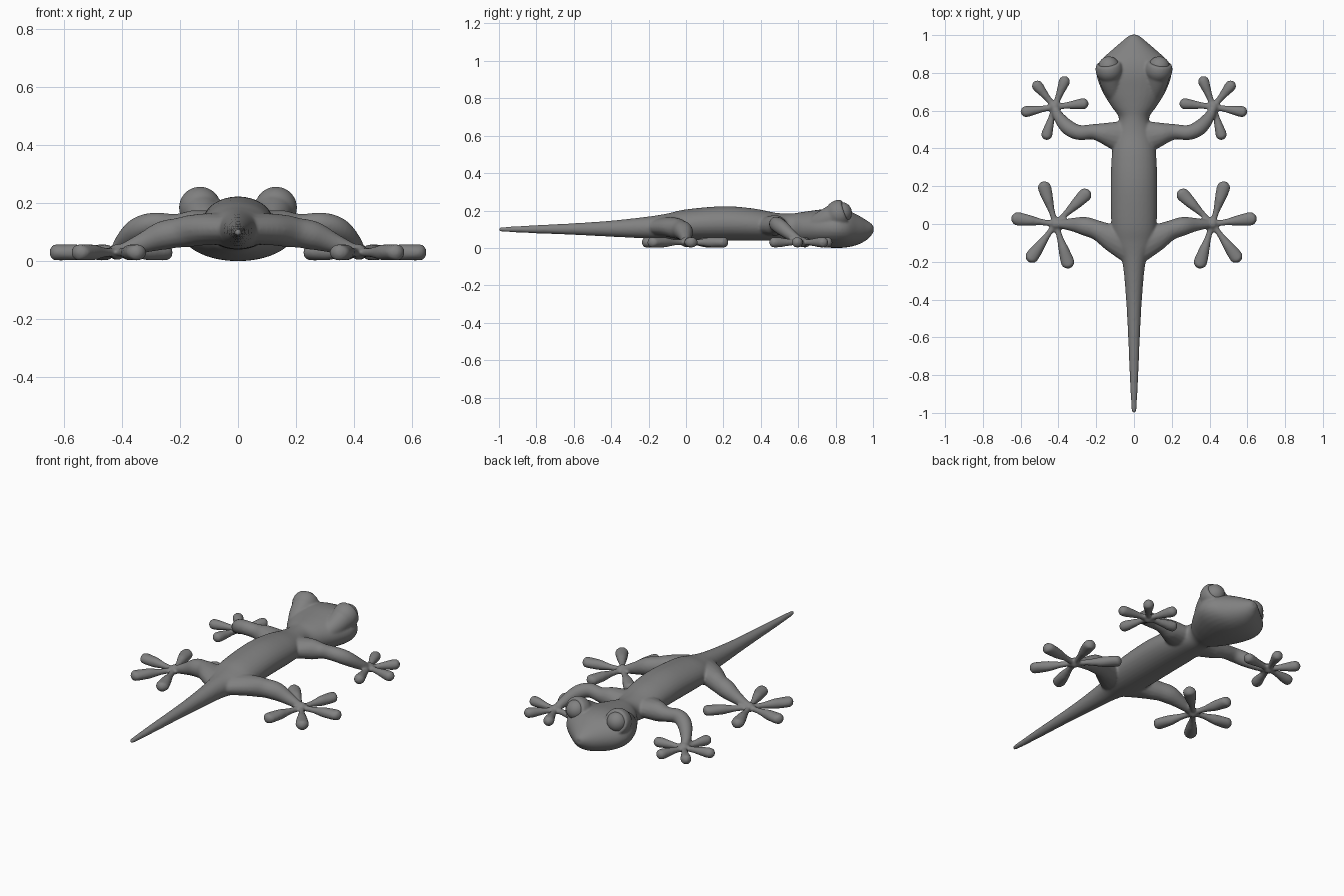
import bpy, bmesh, math
from mathutils import Vector, Matrix

if "Cube" in bpy.data.objects:
    bpy.data.objects.remove(bpy.data.objects["Cube"])

grey = bpy.data.materials.new("dark_grey")
grey.diffuse_color = (.22, .22, .22, 1)
grey.use_nodes = True
grey.node_tree.nodes["Principled BSDF"].inputs["Base Color"].default_value = grey.diffuse_color


def smooth_rows(rows, steps=5):
    """Catmull-Rom interpolation through rows of numbers."""
    out = []
    for i in range(len(rows) - 1):
        p = [rows[max(0, min(len(rows) - 1, i + k))] for k in (-1, 0, 1, 2)]
        for s in range(steps):
            t = s / steps
            out.append([0.5 * (2 * b + (c - a) * t + (2 * a - 5 * b + 4 * c - d) * t * t
                               + (3 * b - a - 3 * c + d) * t ** 3)
                        for a, b, c, d in zip(*p)])
    return out + [list(rows[-1])]


def skin(bm, rings):
    """Bridge a list of point rings and cap both ends."""
    vs = [[bm.verts.new(p) for p in r] for r in rings]
    n = len(vs[0])
    for a, b in zip(vs, vs[1:]):
        for i in range(n):
            j = (i + 1) % n
            bm.faces.new((a[i], a[j], b[j], b[i]))
    bm.faces.new(vs[0][::-1])
    bm.faces.new(vs[-1])


def tube(bm, rows, n=16, flat=1):
    """Tapered tube through rows of (x, y, z, radius); flat limits the vertical radius."""
    rows = smooth_rows(rows)
    pts = [Vector(r[:3]) for r in rows]
    rings = []
    for i, p in enumerate(pts):
        d = (pts[min(i + 1, len(pts) - 1)] - pts[max(i - 1, 0)]).normalized()
        u = d.cross(Vector((0, 0, 1))).normalized()
        v = u.cross(d)
        r = rows[i][3]
        rings.append([p + r * u * math.cos(a) + min(r, flat) * v * math.sin(a)
                      for a in (2 * math.pi * k / n for k in range(n))])
    skin(bm, rings)


def ball(bm, c, r):
    return bmesh.ops.create_uvsphere(bm, u_segments=32, v_segments=20, radius=r,
                                     matrix=Matrix.Translation(c))["verts"]


def finish(name, bm):
    bmesh.ops.recalc_face_normals(bm, faces=bm.faces[:])
    for f in bm.faces:
        f.smooth = True
    me = bpy.data.meshes.new(name)
    bm.to_mesh(me)
    bm.free()
    me.materials.append(grey)
    ob = bpy.data.objects.new(name, me)
    bpy.context.collection.objects.link(ob)
    return ob


bm = bmesh.new()

# Tail, trunk and head: y, half width, bottom z, top z
sections = [(-1, .009, .09, .108), (-.97, .014, .086, .112), (-.8, .023, .078, .122),
            (-.6, .031, .07, .132), (-.4, .042, .06, .146), (-.2, .062, .05, .168),
            (-.1, .104, .043, .184), (0, .12, .04, .206), (.2, .123, .04, .223),
            (.36, .118, .04, .211), (.48, .1, .04, .188), (.56, .08, .038, .184),
            (.62, .118, .022, .192), (.7, .167, .008, .203), (.79, .198, .0, .212),
            (.86, .18, .003, .202), (.92, .118, .018, .175), (.965, .066, .042, .148),
            (.99, .036, .066, .131), (1.002, .018, .083, .118)]
rings = []
for y, w, lo, hi in smooth_rows(sections):
    rings.append([(w * math.cos(a), y, (lo + hi) / 2 + (hi - lo) / 2 * math.sin(a))
                  for a in (2 * math.pi * k / 32 for k in range(32))])
skin(bm, rings)

# Limb paths (x, y, z, radius), foot centre, toe tips
front_leg = [(.04, .455, .115, .095), (.12, .472, .12, .07), (.21, .488, .122, .042),
             (.29, .484, .128, .04), (.35, .512, .108, .04), (.4, .57, .062, .029),
             (.42, .62, .032, .018)]
hind_leg = [(.02, -.11, .11, .1), (.11, -.075, .11, .075), (.19, -.035, .1, .053),
            (.26, -.012, .088, .05), (.33, -.003, .062, .035), (.42, 0, .03, .018)]
front_toes = [(.358, .782), (.53, .754), (.6, .59), (.47, .445), (.24, .64)]
hind_toes = [(.484, .225), (.65, .032), (.56, -.2), (.341, -.235), (.235, .178)]
eye_c, eye_n = Vector((.131, .818, .184)), Vector((.15, .93, .33)).normalized()

for s in (-1, 1):
    for leg, centre, toes, r in ((front_leg, (.42, .62), front_toes, .03),
                                 (hind_leg, (.415, 0), hind_toes, .036)):
        tube(bm, [(s * x, y, z, q) for x, y, z, q in leg], flat=.055)
        ball(bm, (s * centre[0], centre[1], .032), .028)
        # Toes widen into round pads
        for tx, ty in toes:
            c, t = Vector((*centre, .03)), Vector((tx, ty, .03))
            d = (t - c).normalized()
            e = t - d * r
            rows = [(c, .016), (c.lerp(e, .35), .017), (c.lerp(e, .7), r * .8),
                    (e, r), (e + d * r * .6, r * .8), (t, r * .25)]
            tube(bm, [(s * p.x, p.y, p.z, q) for p, q in rows], flat=.028)
    # Brow running back from the eye, then eyelid: ball cut flat at the front
    tube(bm, [(s * .128, .82, .18, .068), (s * .12, .76, .155, .062),
              (s * .105, .7, .13, .05), (s * .09, .65, .11, .03)], 24)
    c = Vector((s * eye_c.x, eye_c.y, eye_c.z))
    n = Vector((s * eye_n.x, eye_n.y, eye_n.z))
    verts = ball(bm, c, .073)
    geom = set(verts) | {e for v in verts for e in v.link_edges} | {f for v in verts for f in v.link_faces}
    cut = bmesh.ops.bisect_plane(bm, geom=list(geom), plane_co=c + n * .036, plane_no=n,
                                 clear_outer=True)["geom_cut"]
    bmesh.ops.contextual_create(bm, geom=[g for g in cut if isinstance(g, bmesh.types.BMEdge)])

# Blend everything into one soft skin
body = finish("gecko_body", bm)
rm = body.modifiers.new("blend", 'REMESH')
rm.mode, rm.voxel_size, rm.use_smooth_shade = 'VOXEL', .006, True
sm = body.modifiers.new("soften", 'SMOOTH')
sm.factor, sm.iterations = .5, 10

# Eyeballs
for s, side in ((-1, "left"), (1, "right")):
    bm = bmesh.new()
    c = eye_c + eye_n * .014
    ball(bm, (s * c.x, c.y, c.z), .056)
    finish(side + "_eyeball", bm)
